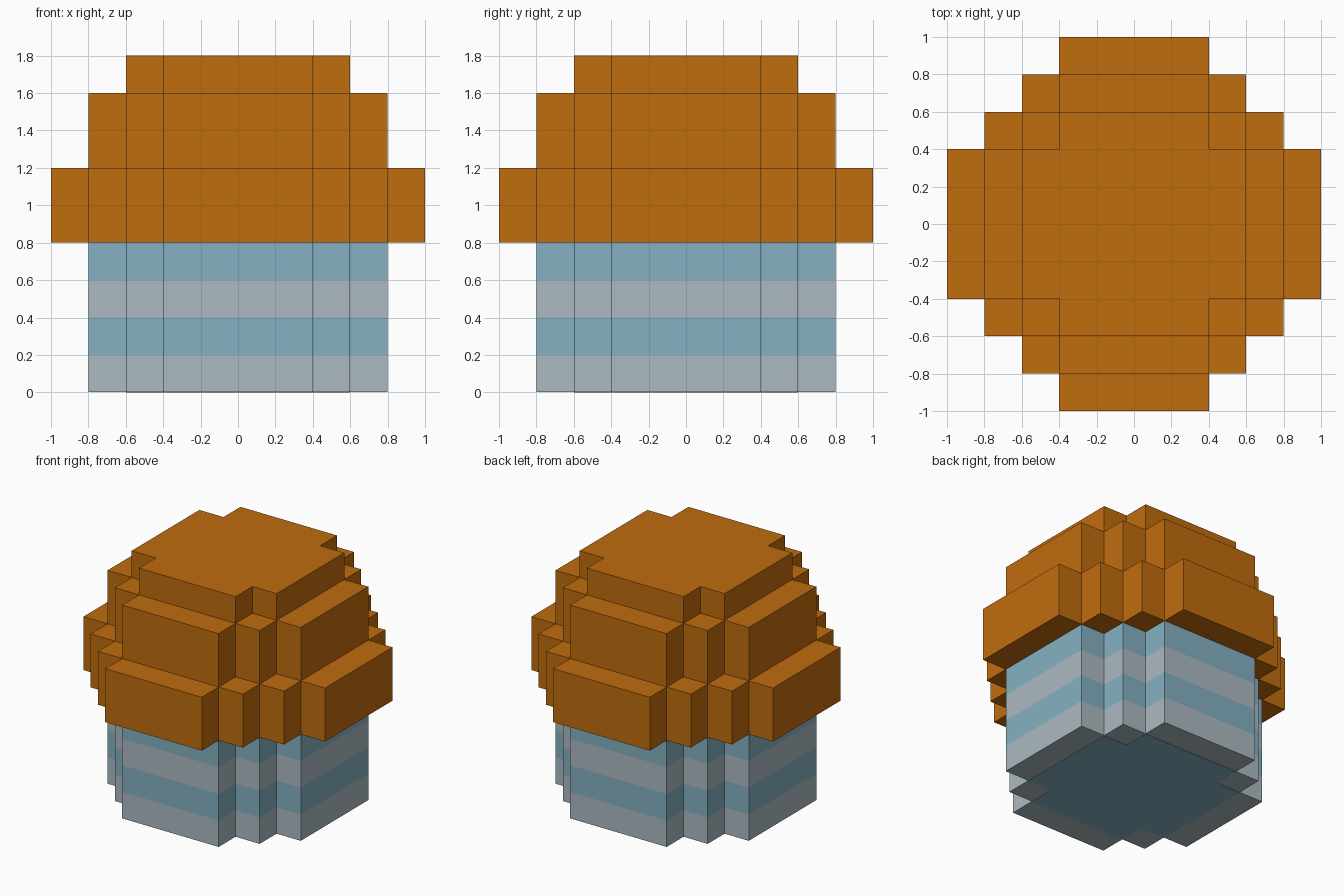
import bpy
import bmesh

cube = bpy.data.objects.get("Cube")
if cube:
    bpy.data.objects.remove(cube, do_unlink=True)

STEP = 0.2


def make_material(name, rgb):
    """Flat material from 0-255 sRGB values, stored as linear."""
    lin = [((c / 255 + 0.055) / 1.055) ** 2.4 if c > 10 else c / 255 / 12.92 for c in rgb]
    mat = bpy.data.materials.new(name)
    mat.use_nodes = True
    mat.diffuse_color = (*lin, 1)
    mat.node_tree.nodes["Principled BSDF"].inputs["Base Color"].default_value = (*lin, 1)
    return mat


icing_orange = make_material("icing orange", (192, 108, 13))
paper_blue = make_material("paper blue", (133, 177, 194))
paper_grey = make_material("paper grey", (172, 186, 193))


def stepped_outline(radius):
    """Blocky circle: staircase corner from (radius, 0.4) to (0.4, radius), turned four times."""
    x, y = radius, 0.4
    corner = [(x, y)]
    while x > 0.41:
        x -= STEP
        corner.append((x, y))
        y += STEP
        corner.append((x, y))
    outline = []
    for _ in range(4):
        outline += corner
        corner = [(-b, a) for a, b in corner]
    return outline


def stepped_block(name, radius, heights, materials):
    """Blocky prism through the given heights, one material per band."""
    bm = bmesh.new()
    outline = stepped_outline(radius)
    rings = [[bm.verts.new((x, y, z)) for x, y in outline] for z in heights]
    count = len(outline)
    for band, (low, high) in enumerate(zip(rings, rings[1:])):
        for i in range(count):
            j = (i + 1) % count
            face = bm.faces.new((low[i], low[j], high[j], high[i]))
            face.material_index = band % len(materials)
    bm.faces.new(rings[0][::-1])
    bm.faces.new(rings[-1]).material_index = (len(heights) - 2) % len(materials)
    mesh = bpy.data.meshes.new(name)
    bm.to_mesh(mesh)
    bm.free()
    for mat in materials:
        mesh.materials.append(mat)
    obj = bpy.data.objects.new(name, mesh)
    bpy.context.collection.objects.link(obj)
    return obj


# Striped paper cup with a blue patch under its base
stepped_block("cup", 0.8, [0.003, 0.2, 0.4, 0.6, 0.8], [paper_grey, paper_blue])
stepped_block("cup_base_patch", 0.6, [0, 0.006], [paper_blue])

# Three icing tiers, widest at the bottom
stepped_block("icing_lower", 1.0, [0.8, 1.2], [icing_orange])
stepped_block("icing_middle", 0.8, [1.2, 1.6], [icing_orange])
stepped_block("icing_top", 0.6, [1.6, 1.8], [icing_orange])
